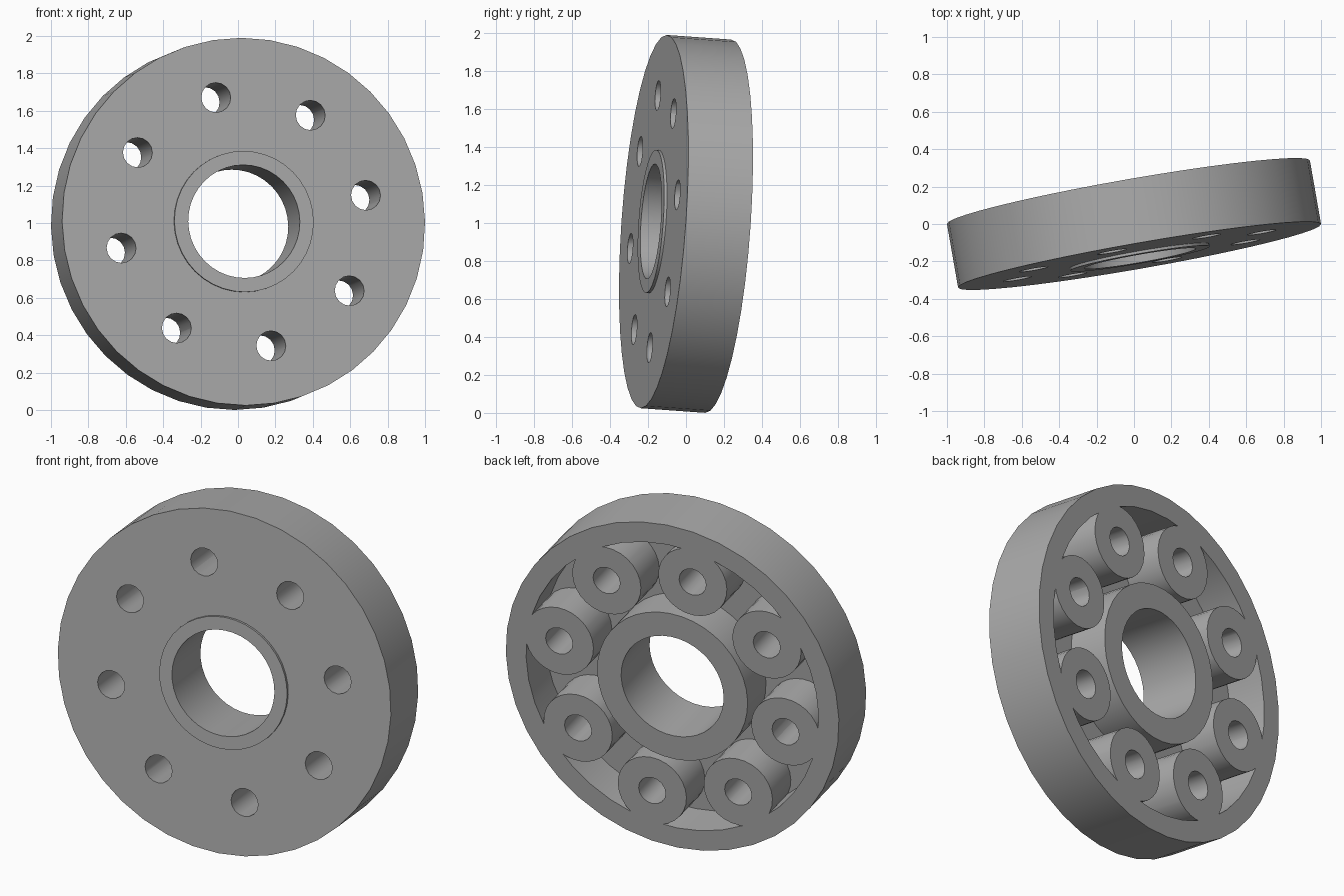
import bpy, bmesh
from math import cos, sin, tau, radians
from mathutils import Vector, Matrix

cube = bpy.data.objects.get("Cube")
if cube:
    bpy.data.objects.remove(cube)

RADIUS, HALF = 0.985, 0.173          # disc radius and half thickness
HUB, BORE, RIM = 0.445, 0.303, 0.865  # hub, bore and inner rim radii
FLOOR = 0.06                          # height of the pocket floor
PITCH, BOSS, HOLE = 0.68, 0.203, 0.08  # bolt circle, boss and hole radii
COUNT, START = 8, radians(12)

grey = bpy.data.materials.new("plain_grey")
grey.use_nodes = True
grey.diffuse_color = (0.4, 0.4, 0.4, 1)
grey.node_tree.nodes["Principled BSDF"].inputs["Base Color"].default_value = (0.4, 0.4, 0.4, 1)


def make_object(name, bm):
    bmesh.ops.recalc_face_normals(bm, faces=bm.faces)
    mesh = bpy.data.meshes.new(name)
    bm.to_mesh(mesh)
    bm.free()
    mesh.materials.append(grey)
    ob = bpy.data.objects.new(name, mesh)
    bpy.context.collection.objects.link(ob)
    return ob


def ring(name, profile, sides):
    """Revolve a closed (radius, height) profile around z."""
    bm = bmesh.new()
    loops = [[bm.verts.new((r * cos(tau * i / sides), r * sin(tau * i / sides), z))
              for r, z in profile] for i in range(sides)]
    n = len(profile)
    for i in range(sides):
        a, b = loops[i], loops[(i + 1) % sides]
        for j in range(n):
            k = (j + 1) % n
            bm.faces.new((a[j], b[j], b[k], a[k]))
    return make_object(name, bm)


def bolt_circle(name, radius, sides):
    """Long cylinders spaced around the bolt circle."""
    bm = bmesh.new()
    for i in range(COUNT):
        a = START + tau * i / COUNT
        bmesh.ops.create_cone(bm, cap_ends=True, segments=sides, radius1=radius, radius2=radius,
                              depth=1, matrix=Matrix.Translation((PITCH * cos(a), PITCH * sin(a), 0)))
    return make_object(name, bm)


def cut(target, tool):
    mod = target.modifiers.new("cut", 'BOOLEAN')
    mod.operation, mod.solver, mod.object = 'DIFFERENCE', 'EXACT', tool
    bpy.context.view_layer.objects.active = target
    bpy.ops.object.modifier_apply(modifier=mod.name)
    bpy.data.objects.remove(tool)


# Disc with a bore and a low raised collar on the front
lip = HALF + 0.015
disc = ring("flange_disc", [(BORE, -HALF), (RADIUS, -HALF), (RADIUS, HALF),
                            (0.378, HALF), (0.378, lip), (BORE, lip)], 40)

# Rear pocket that leaves the hub, rim and bosses standing
pocket = ring("pocket_cutter", [(HUB, -0.3), (RIM, -0.3), (RIM, FLOOR), (HUB, FLOOR)], 40)
cut(pocket, bolt_circle("boss_cutter", BOSS, 28))
cut(disc, pocket)

# Bolt holes
cut(disc, bolt_circle("hole_cutter", HOLE, 16))

# Smooth walls, then lean the disc into place
bpy.ops.object.select_all(action='DESELECT')
disc.select_set(True)
bpy.context.view_layer.objects.active = disc
bpy.ops.object.shade_smooth_by_angle(angle=radians(30))
front = Vector((0.172, -0.983, 0.07)).normalized()
disc.rotation_euler = front.to_track_quat('Z', 'Y').to_euler()
disc.location = (0, 0, 0.995)
